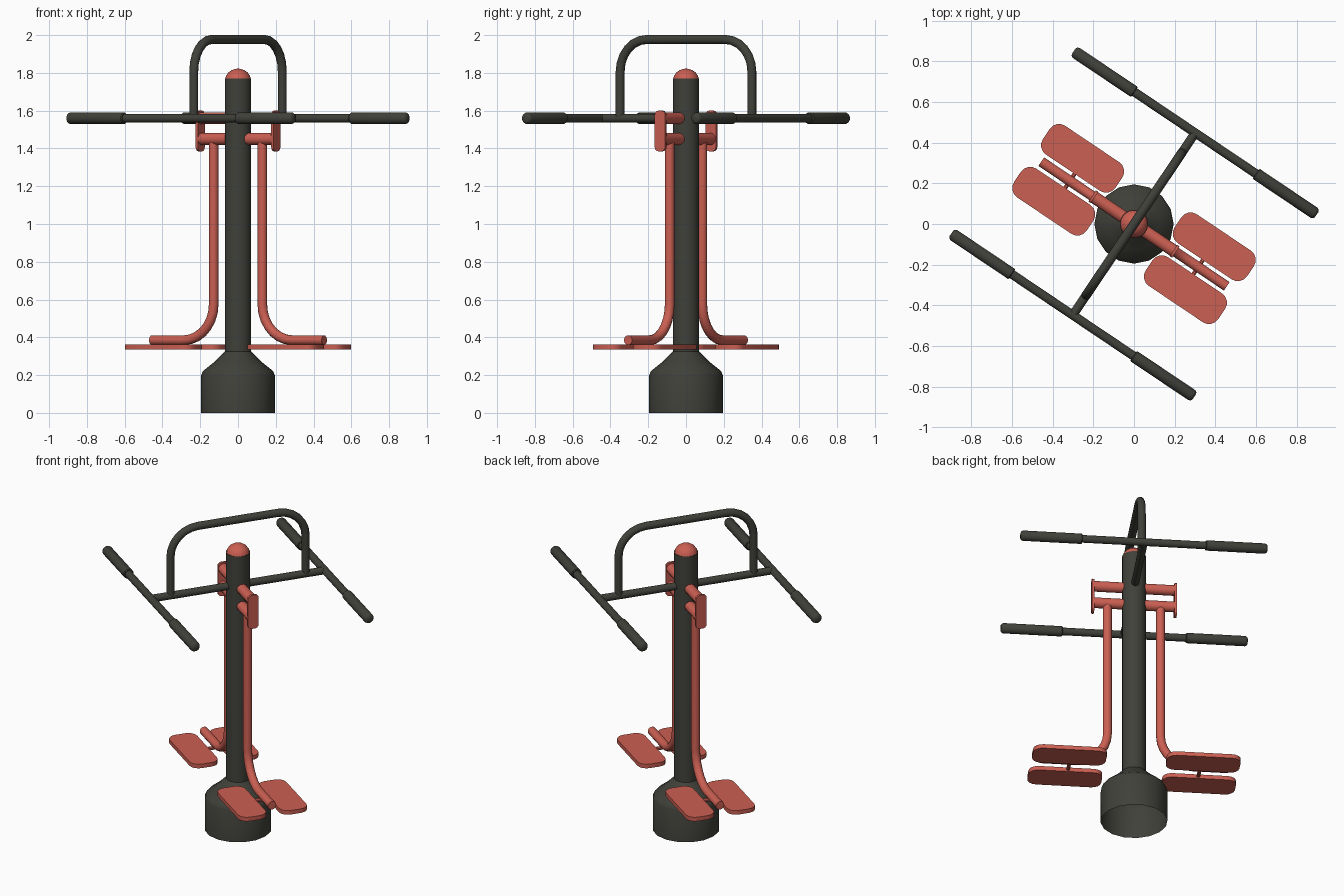
import bpy, bmesh, math
from mathutils import Vector, Matrix

if "Cube" in bpy.data.objects:
    bpy.data.objects.remove(bpy.data.objects["Cube"])

ROT = Matrix.Rotation(math.radians(-33.9), 4, 'Z')   # whole machine is turned about the post


def material(name, rgb):
    m = bpy.data.materials.new(name)
    m.diffuse_color = (*rgb, 1)
    m.use_nodes = True
    m.node_tree.nodes["Principled BSDF"].inputs["Base Color"].default_value = m.diffuse_color
    return m


RED = material("coral red", (0.60, 0.115, 0.085))
DARK = material("dark olive grey", (0.052, 0.052, 0.043))
X, Y, Z = Vector((1, 0, 0)), Vector((0, 1, 0)), Vector((0, 0, 1))


def finish(name, bm, mat, angle=35):
    bmesh.ops.recalc_face_normals(bm, faces=bm.faces)
    bm.transform(ROT)
    me = bpy.data.meshes.new(name)
    bm.to_mesh(me)
    bm.free()
    me.materials.append(mat)
    ob = bpy.data.objects.new(name, me)
    bpy.context.collection.objects.link(ob)
    bpy.ops.object.select_all(action='DESELECT')
    ob.select_set(True)
    bpy.context.view_layer.objects.active = ob
    bpy.ops.object.shade_smooth_by_angle(angle=math.radians(angle))
    return ob


def tube(name, pts, side, mat, n=12, caps=(True, True)):
    """Sweep a circle along pts = [(position, radius)]; side is normal to the path plane."""
    bm = bmesh.new()
    P = [Vector(p) for p, r in pts]
    rings = []
    for i, (p, r) in enumerate(pts):
        t = (P[min(i + 1, len(P) - 1)] - P[max(i - 1, 0)]).normalized()
        up = t.cross(side)
        rings.append([bm.verts.new(P[i] + r * (math.cos(a) * side + math.sin(a) * up))
                      for a in (2 * math.pi * (k + 0.5) / n for k in range(n))])
    for a, b in zip(rings, rings[1:]):
        for k in range(n):
            bm.faces.new((a[k], a[(k + 1) % n], b[(k + 1) % n], b[k]))
    for use, ring in zip(caps, (rings[0], rings[-1])):
        if use:
            bm.faces.new(ring)
    return finish(name, bm, mat)


def arc(c, r, a0, a1, e1, e2, n=6):
    out = []
    for i in range(n + 1):
        a = math.radians(a0 + (a1 - a0) * i / n)
        out.append(Vector(c) + r * (math.cos(a) * e1 + math.sin(a) * e2))
    return out


def slab(name, outline, e1, e2, origin, depth, mat):
    """Flat outline in the e1/e2 plane, thickened by the depth vector."""
    bm = bmesh.new()
    f = bm.faces.new([bm.verts.new(Vector(origin) + a * e1 + b * e2) for a, b in outline])
    ext = bmesh.ops.extrude_face_region(bm, geom=[f])
    bmesh.ops.translate(bm, vec=depth,
                        verts=[v for v in ext['geom'] if isinstance(v, bmesh.types.BMVert)])
    return finish(name, bm, mat, 30)


def rounded(w, h, r, n=4):
    pts = []
    for k, (sx, sy) in enumerate(((1, 1), (-1, 1), (-1, -1), (1, -1))):
        for i in range(n + 1):
            a = math.pi / 2 * (k + i / n)
            pts.append((sx * (w / 2 - r) + r * math.cos(a), sy * (h / 2 - r) + r * math.sin(a)))
    return pts


# base (open underneath), post and cap
tube("base_cover", [((0, 0, z), r) for z, r in
     ((0, .195), (.2, .195), (.222, .185), (.27, .125), (.3, .095), (.325, .07))],
     X, DARK, 16, (False, False))
tube("post", [((0, 0, .3), .07), ((0, 0, 1.77), .07)], X, DARK, 16)
tube("post_cap", [((0, 0, z), r) for z, r in
     ((1.768, .068), (1.785, .063), (1.803, .05), (1.816, .03), (1.822, .008))], X, RED, 16)

# top cross bar and pull-up arch
ZB = 1.56
tube("cross_bar", [((0, -.54, ZB), .023), ((0, .54, ZB), .023)], X, DARK)
path = [Vector((0, -.42, ZB))] + arc((0, -.25, 1.807), .17, 180, 90, Y, Z) \
    + arc((0, .25, 1.807), .17, 90, 0, Y, Z) + [Vector((0, .42, ZB))]
tube("pull_up_arch", [(p, .024) for p in path], X, DARK)

# handle bars with thicker grips
for s, label in ((-1, "front"), (1, "back")):
    tube(f"{label}_handle_bar", [((-.6, s * .54, ZB), .023), ((.6, s * .54, ZB), .023)], Z, DARK)
    for e, end in ((-1, "left"), (1, "right")):
        tube(f"{label}_{end}_grip", [((e * u, s * .54, ZB), r) for u, r in
             ((.36, .027), (.365, .031), (.705, .031), (.715, .026), (.72, .018))], Z, DARK)

# swinging legs with foot plates
for s, label in ((-1, "left"), (1, "right")):
    for z, part in ((ZB, "upper_pivot"), (1.45, "lower_pivot")):
        tube(f"{label}_{part}", [((s * .03, 0, z), .032), ((s * .24, 0, z), .032)], Z, RED)
    slab(f"{label}_pivot_plate", rounded(.066, .215, .022, 3), Y, Z,
         (s * .234, 0, 1.4925), X * s * .014, RED)
    path = [Vector((s * .155, 0, 1.45))] + arc((s * .345, 0, .575), .19, 180, 270, X * s, Z, 7) \
        + [Vector((s * .55, 0, .385))]
    tube(f"{label}_swing_leg", [(p, .026) for p in path], Y, RED)
    tube(f"{label}_pedal_rod", [((s * .38, -.08, .35), .011), ((s * .38, .08, .35), .011)], Z, RED, 8)
    for t, pos in ((-1, "front"), (1, "back")):
        slab(f"{label}_{pos}_pedal", rounded(.43, .17, .055), X, Y,
             (s * .39, t * .127, .335), Z * .026, RED)
